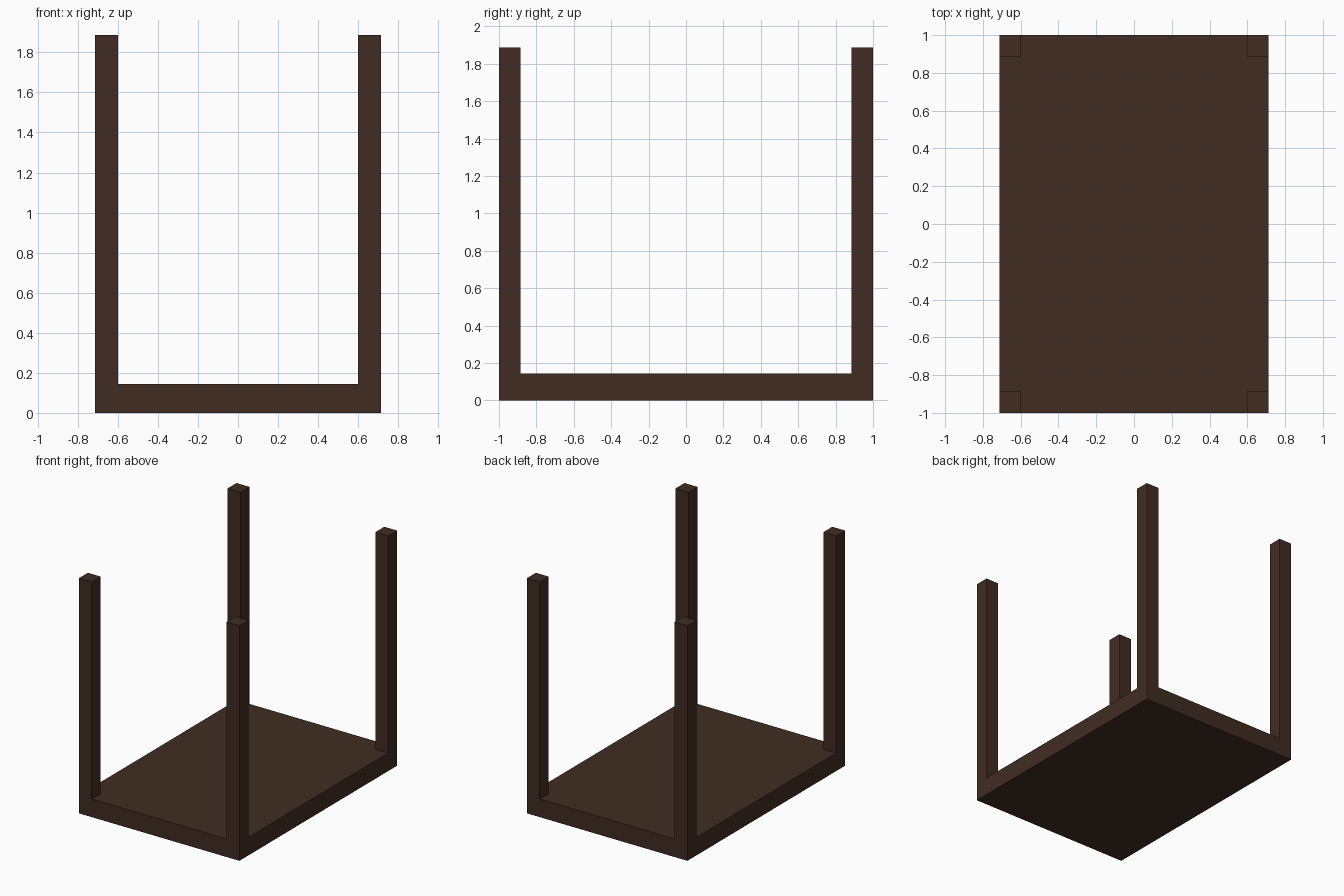
import bpy

if "Cube" in bpy.data.objects:
    bpy.data.objects.remove(bpy.data.objects["Cube"])

HALF_X, HALF_Y = 0.713, 1.0      # footprint half sizes
SLAB, HEIGHT, LEG = 0.145, 1.887, 0.114

wood = bpy.data.materials.new("dark brown wood")
wood.diffuse_color = (0.051, 0.0255, 0.0162, 1)
wood.use_nodes = True
wood.node_tree.nodes["Principled BSDF"].inputs["Base Color"].default_value = wood.diffuse_color


def box(name, low, high):
    """Axis-aligned box between two corners."""
    bpy.ops.mesh.primitive_cube_add(
        size=1, location=[(a + b) / 2 for a, b in zip(low, high)])
    ob = bpy.context.object
    ob.name = name
    ob.scale = [b - a for a, b in zip(low, high)]
    bpy.ops.object.transform_apply(location=False, rotation=False, scale=True)
    ob.data.materials.append(wood)
    return ob


# Table top lying on the ground
box("table_top", (-HALF_X, -HALF_Y, 0), (HALF_X, HALF_Y, SLAB))

# Four square legs standing flush with the corners
for sx, side in ((-1, "left"), (1, "right")):
    for sy, end in ((-1, "front"), (1, "back")):
        cx, cy = sx * (HALF_X - LEG / 2), sy * (HALF_Y - LEG / 2)
        box(f"{end}_{side}_leg",
            (cx - LEG / 2, cy - LEG / 2, SLAB),
            (cx + LEG / 2, cy + LEG / 2, HEIGHT))
